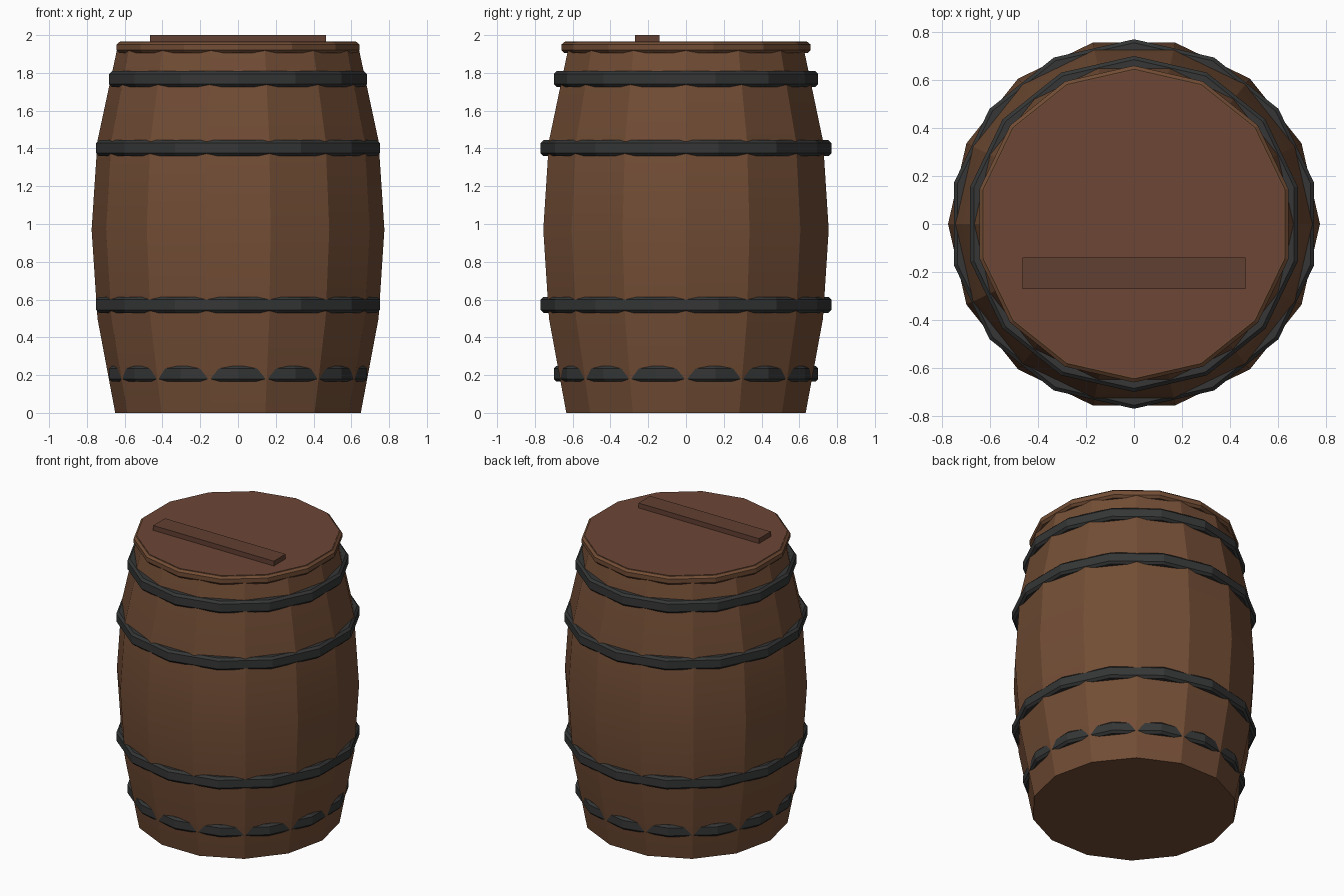
import bpy, bmesh, math

if "Cube" in bpy.data.objects:
    bpy.data.objects.remove(bpy.data.objects["Cube"])

SIDES = 14


def material(name, rgb):
    m = bpy.data.materials.new(name)
    m.diffuse_color = (*rgb, 1)
    m.use_nodes = True
    m.node_tree.nodes["Principled BSDF"].inputs["Base Color"].default_value = m.diffuse_color
    return m


wood = material("stave_wood", (0.17, 0.075, 0.036))
lid_wood = material("lid_wood", (0.15, 0.062, 0.036))
batten_wood = material("batten_wood", (0.12, 0.05, 0.032))
iron = material("dark_iron", (0.035, 0.037, 0.036))


def lathe(name, profile, mat, start=0.0, ring=False):
    """Turn (radius, z) points, listed bottom to top, into a 14-sided solid or closed ring."""
    bm = bmesh.new()
    loops = [[bm.verts.new((r * math.cos(start + k * math.tau / SIDES),
                            r * math.sin(start + k * math.tau / SIDES), z))
              for k in range(SIDES)] for r, z in profile]
    pairs = list(zip(loops, loops[1:]))
    if ring:
        pairs.append((loops[-1], loops[0]))
    else:
        bm.faces.new(loops[0][::-1])
        bm.faces.new(loops[-1])
    for a, b in pairs:
        for k in range(SIDES):
            n = (k + 1) % SIDES
            bm.faces.new((a[k], a[n], b[n], b[k]))
    bmesh.ops.recalc_face_normals(bm, faces=bm.faces)
    me = bpy.data.meshes.new(name)
    bm.to_mesh(me)
    bm.free()
    me.materials.append(mat)
    ob = bpy.data.objects.new(name, me)
    bpy.context.collection.objects.link(ob)
    return ob


# Bulging body: a corner on the x axis, smooth along the height, sharp between staves
body = lathe("barrel_body", [(0.65, 0), (0.744, 0.5), (0.775, 0.97),
                             (0.744, 1.44), (0.637, 1.94)], wood)
bpy.context.view_layer.objects.active = body
body.select_set(True)
bpy.ops.object.shade_smooth_by_angle(angle=math.radians(20))

# Iron hoops: chamfered bands turned so a corner sits on the y axis
for name, r, z in (("bottom_hoop", 0.70, 0.207), ("lower_hoop", 0.77, 0.572),
                   ("upper_hoop", 0.77, 1.402), ("top_hoop", 0.70, 1.767)):
    h, c = 0.042, 0.015
    lathe(name, [(r - 0.08, z - h), (r - c, z - h), (r, z - h + c),
                 (r, z + h - c), (r - c, z + h), (r - 0.08, z + h)],
          iron, math.pi / 2, ring=True)

# Lid with chamfered rim
lathe("lid_rim", [(0.645, 1.905), (0.66, 1.92), (0.66, 1.95), (0.645, 1.963)],
      wood, math.pi / 2)
lathe("lid_top", [(0.64, 1.95), (0.64, 1.966)], lid_wood, math.pi / 2)

# Batten across the lid, towards the front
bpy.ops.mesh.primitive_cube_add(size=1, location=(0, -0.205, 1.978))
batten = bpy.context.object
batten.name = "lid_batten"
batten.scale = (0.93, 0.13, 0.044)
batten.data.materials.append(batten_wood)
